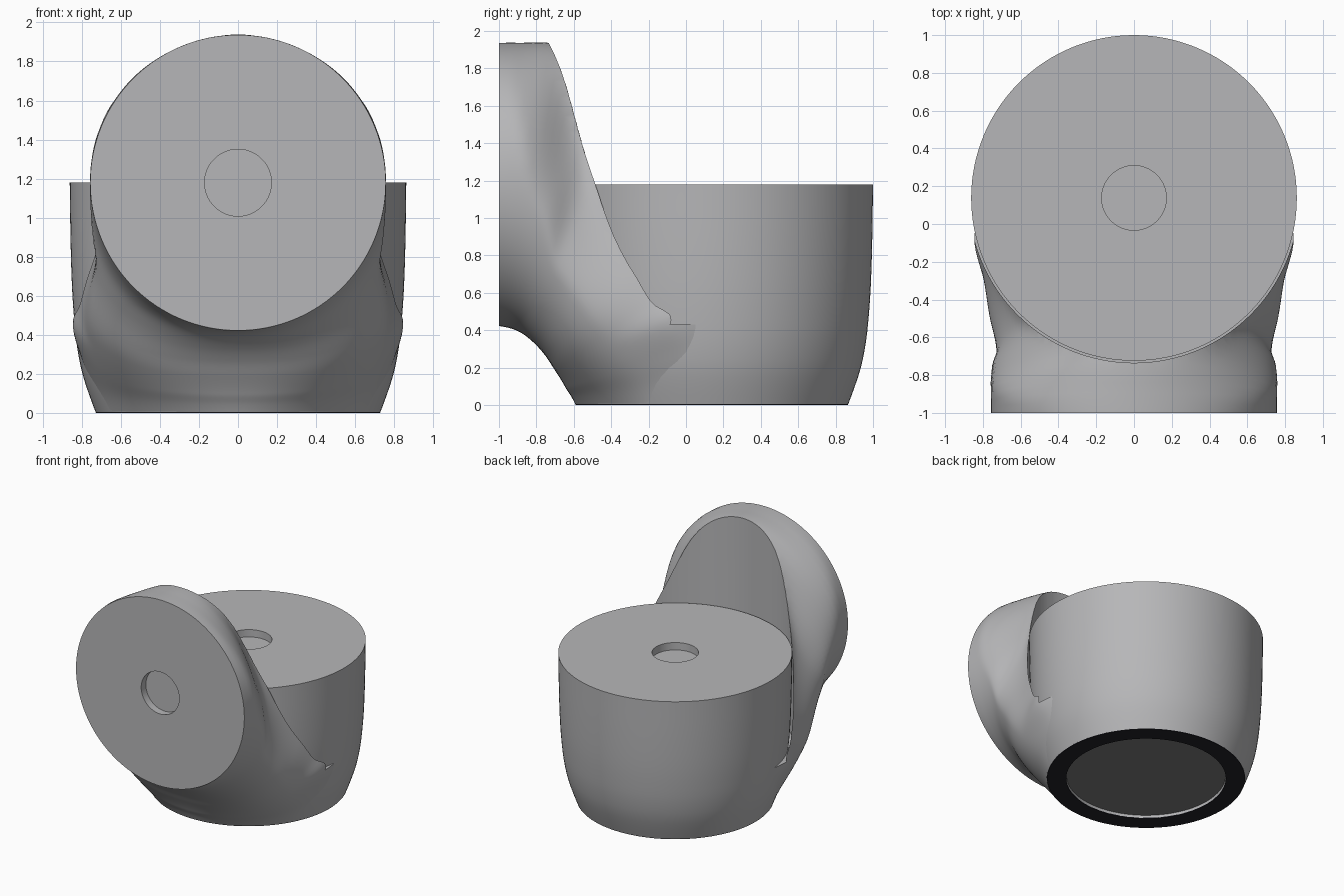
import bpy, bmesh, math
from mathutils import Vector

if "Cube" in bpy.data.objects:
    bpy.data.objects.remove(bpy.data.objects["Cube"])

CY = 0.138      # y of the drum axis
SEG = 128
GREY = (0.47, 0.47, 0.48, 1)


def interp(table, x):
    """Smooth interpolation through (x, value) points."""
    n = len(table)
    slope = lambda i: ((table[min(i + 1, n - 1)][1] - table[max(i - 1, 0)][1]) /
                       (table[min(i + 1, n - 1)][0] - table[max(i - 1, 0)][0]))
    for i in range(n - 1):
        (x0, y0), (x1, y1) = table[i], table[i + 1]
        if x <= x1 or i == n - 2:
            h = x1 - x0
            t = min(max((x - x0) / h, 0), 1)
            return ((2*t**3 - 3*t**2 + 1) * y0 + (t**3 - 2*t**2 + t) * h * slope(i)
                    + (3*t**2 - 2*t**3) * y1 + (t**3 - t**2) * h * slope(i + 1))


def skin(name, rings, closed=False, color=GREY):
    """Object from a list of equally long vertex rings."""
    bm = bmesh.new()
    vr = [[bm.verts.new(p) for p in r] for r in rings]
    pairs = list(zip(vr, vr[1:])) + ([(vr[-1], vr[0])] if closed else [])
    for a, b in pairs:
        for i in range(len(a)):
            j = (i + 1) % len(a)
            bm.faces.new((a[i], a[j], b[j], b[i]))
    if not closed:
        bm.faces.new(vr[0])
        bm.faces.new(vr[-1])
    bmesh.ops.recalc_face_normals(bm, faces=bm.faces[:])
    me = bpy.data.meshes.new(name)
    bm.to_mesh(me)
    bm.free()
    ob = bpy.data.objects.new(name, me)
    bpy.context.collection.objects.link(ob)
    mat = bpy.data.materials.new(name)
    mat.diffuse_color = color
    mat.use_nodes = True
    mat.node_tree.nodes["Principled BSDF"].inputs["Base Color"].default_value = mat.diffuse_color
    me.materials.append(mat)
    return ob


def circle(r, z):
    """Horizontal ring around the drum axis."""
    return [Vector((r * math.cos(a), CY + r * math.sin(a), z))
            for a in (2 * math.pi * i / SEG for i in range(SEG))]


def lathe(name, profile, **kw):
    return skin(name, [circle(r, z) for r, z in profile], **kw)


def activate(ob):
    bpy.ops.object.select_all(action='DESELECT')
    ob.select_set(True)
    bpy.context.view_layer.objects.active = ob


# Drum with a rounded lower wall, a recessed underside and a hole in the top
WALL = [(0.0, 0.728), (0.1, 0.765), (0.2, 0.797), (0.3, 0.818), (0.4, 0.832),
        (0.6, 0.848), (0.85, 0.857), (1.18, 0.862)]
wall = [(interp(WALL, z), z) for z in [0.004] + [1.18 * i / 24 for i in range(1, 25)]]
drum = lathe("drum", [(0.588, 0.035), (0.588, 0.004)] + wall + [(0.171, 1.18), (0.171, 1.12)])

# Underside: dark foot ring and recessed plate
foot_ring = lathe("foot_ring", [(0.588, 0), (0.728, 0), (0.73, 0.006), (0.588, 0.006)],
                  closed=True, color=(0.016, 0.016, 0.022, 1))
base_plate = lathe("base_plate", [(0.586, 0.025), (0.586, 0.04)], color=(0.2, 0.2, 0.2, 1))

# Elbow: sections fan around the corner y=-1, z=0 from the base to the upright disc
R_IN = [(0, 0.41), (6, 0.391), (15, 0.367), (32, 0.352), (47, 0.362), (60, 0.38),
        (76, 0.408), (90, 0.422)]
R_OUT = [(0, 1.864), (6, 1.85), (30, 1.7), (45, 1.66), (66, 1.84), (75, 1.95), (82, 1.955),
         (86, 1.941), (90, 1.936)]
W_IN = [(0, 0.727), (6, 0.748), (20, 0.795), (35, 0.815), (48, 0.81), (68, 0.775),
        (80, 0.76), (90, 0.757)]
W_OUT = [(0, 0.727), (6, 0.748), (15, 0.80), (26, 0.846), (34, 0.812), (46, 0.758), (66, 0.632),
         (75, 0.56), (79, 0.575), (84, 0.65), (90, 0.757)]
# Where the side bevel starts (crease) and ends (rear edge) on each section
BEVEL_A = [(0, -0.5), (48, -0.5), (68, -0.45), (75, -0.25), (82, 0.0), (86, 0.4), (90, 0.9)]
BEVEL_B = [(0, -0.08), (46, 0.0), (66, 0.15), (75, 0.5), (79, 0.75), (82, 1.0), (90, 1.3)]


def section(deg):
    th = math.radians(deg)
    a, b = interp(R_IN, deg), interp(R_OUT, deg)
    wi, wo = interp(W_IN, deg), interp(W_OUT, deg)
    t0, t1 = interp(BEVEL_A, deg), interp(BEVEL_B, deg)
    ring = []
    for i in range(SEG):
        phi = 2 * math.pi * i / SEG
        t, c = math.sin(phi), math.cos(phi)
        s = min(max((t - t0) / (t1 - t0), 0), 1)
        s = 0.5 * s + 0.5 * s * s * (3 - 2 * s)
        if deg > 89.9:
            s = 0
        n = 2 + 0.5 * math.sin(2 * th) * (1 - s)
        w = wi * (1 - s) + wo * s
        x = math.copysign(w * max(1 - abs(t) ** n, 0) ** (1 / n), c) if abs(c) > 1e-6 else 0
        r = (a + b) / 2 + t * (b - a) / 2
        ring.append(Vector((x, -1 + r * math.cos(th), r * math.sin(th))))
    return ring


def disc_ring(r, y):
    """Upright ring around the centre of the front disc."""
    return [Vector((r * math.cos(a), y, 1.179 + r * math.sin(a)))
            for a in (2 * math.pi * i / SEG for i in range(SEG))]


sections = [section(0.7 + 89.3 * i / 56) for i in range(57)]
head = skin("head_and_neck", [circle(0.64, 0.07)] + sections
            + [disc_ring(0.171, -1), disc_ring(0.171, -0.94)])

# Clear the space around the drum above the neck
cutter = lathe("clearance_cutter", [(0.873, 0.43), (0.873, 2.4)])
cutter.hide_render = True
activate(head)
cut = head.modifiers.new("clearance", 'BOOLEAN')
cut.operation, cut.solver, cut.object = 'DIFFERENCE', 'EXACT', cutter
bpy.ops.object.modifier_apply(modifier=cut.name)
bpy.data.objects.remove(cutter)

for ob in (drum, foot_ring, base_plate, head):
    activate(ob)
    bpy.ops.object.shade_smooth_by_angle(angle=math.radians(30))
